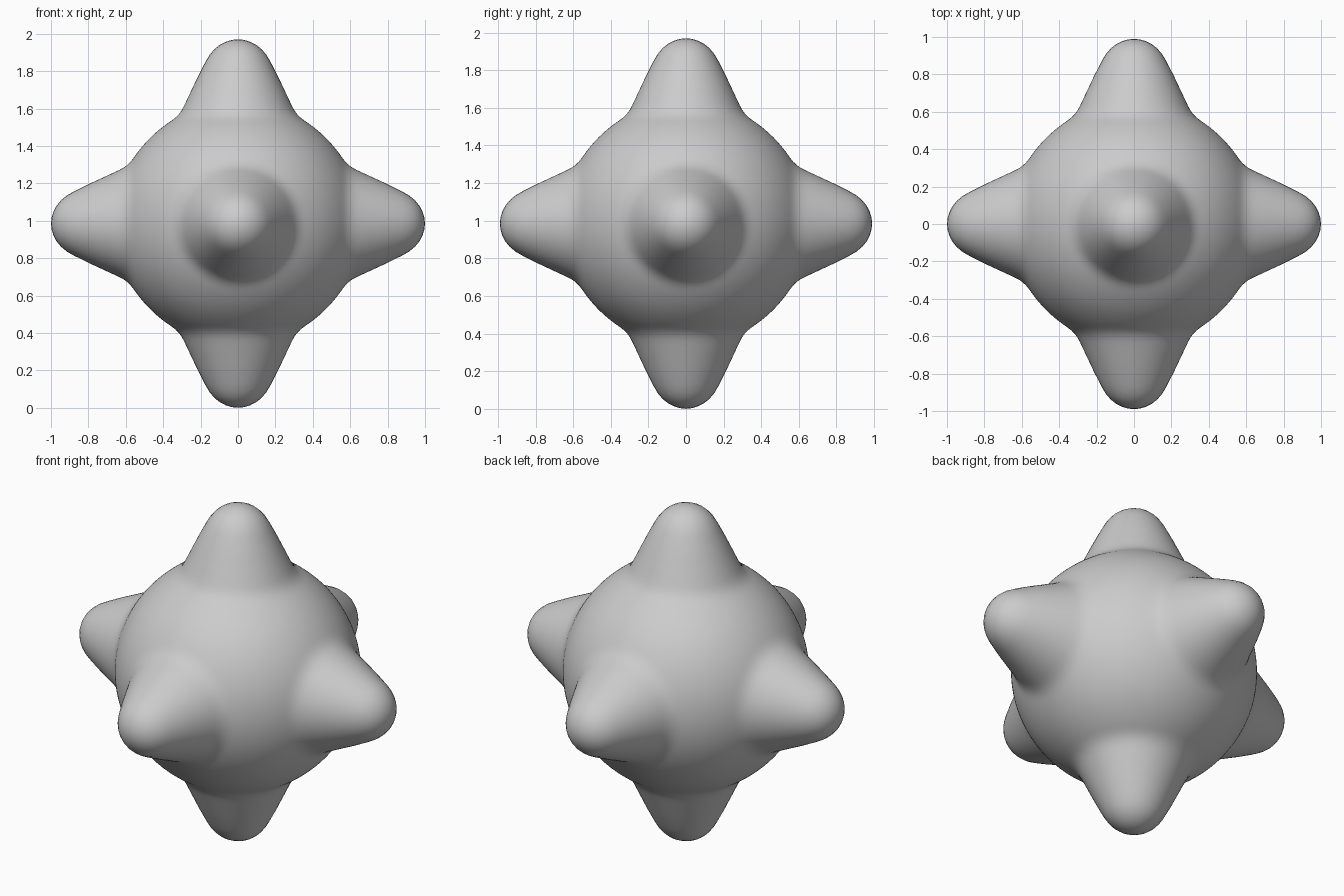
import bpy
import bmesh
import math
from mathutils import Vector

cube = bpy.data.objects.get("Cube")
if cube:
    bpy.data.objects.remove(cube, do_unlink=True)

# Surface profile: (degrees from the spike axis, distance from the centre)
PROFILE = [(0, .99), (4.7, .973), (8.7, .93), (13.4, .845), (18.8, .76),
           (25, .687), (29, .662), (34, .655), (60, .655)]


def slope(i):
    if i in (0, len(PROFILE) - 1):
        return 0
    (a0, r0), (a1, r1) = PROFILE[i - 1], PROFILE[i + 1]
    return (r1 - r0) / (a1 - a0)


def surface_radius(angle):
    """Smooth interpolation of the spike profile."""
    for i in range(len(PROFILE) - 1):
        (a0, r0), (a1, r1) = PROFILE[i], PROFILE[i + 1]
        if angle <= a1:
            t, span = (angle - a0) / (a1 - a0), a1 - a0
            s = t * t * (3 - 2 * t)
            return (r0 + (r1 - r0) * s + slope(i) * span * t * (1 - t) ** 2
                    - slope(i + 1) * span * t * t * (1 - t))
    return PROFILE[-1][1]


# Gridded cube rounded into a ball, with a spike raised on each of its six sides
bm = bmesh.new()
bmesh.ops.create_cube(bm, size=2)
bmesh.ops.subdivide_edges(bm, edges=bm.edges[:], cuts=47, use_grid_fill=True)
for v in bm.verts:
    direction = Vector([math.tan(c * math.pi / 4) for c in v.co]).normalized()
    angle = math.degrees(math.acos(min(1, max(abs(c) for c in direction))))
    v.co = direction * surface_radius(angle)
    v.co.x *= 1.01
    v.co.z = v.co.z * .995 + .985
bmesh.ops.recalc_face_normals(bm, faces=bm.faces[:])
mesh = bpy.data.meshes.new("spiked_ball")
bm.to_mesh(mesh)
bm.free()
mesh.shade_smooth()

# Plain grey material
GREY = (.6, .6, .6, 1)
mat = bpy.data.materials.new("grey")
mat.use_nodes = True
mat.diffuse_color = GREY
mat.node_tree.nodes["Principled BSDF"].inputs["Base Color"].default_value = GREY
mesh.materials.append(mat)

ball = bpy.data.objects.new("spiked_ball", mesh)
bpy.context.collection.objects.link(ball)
